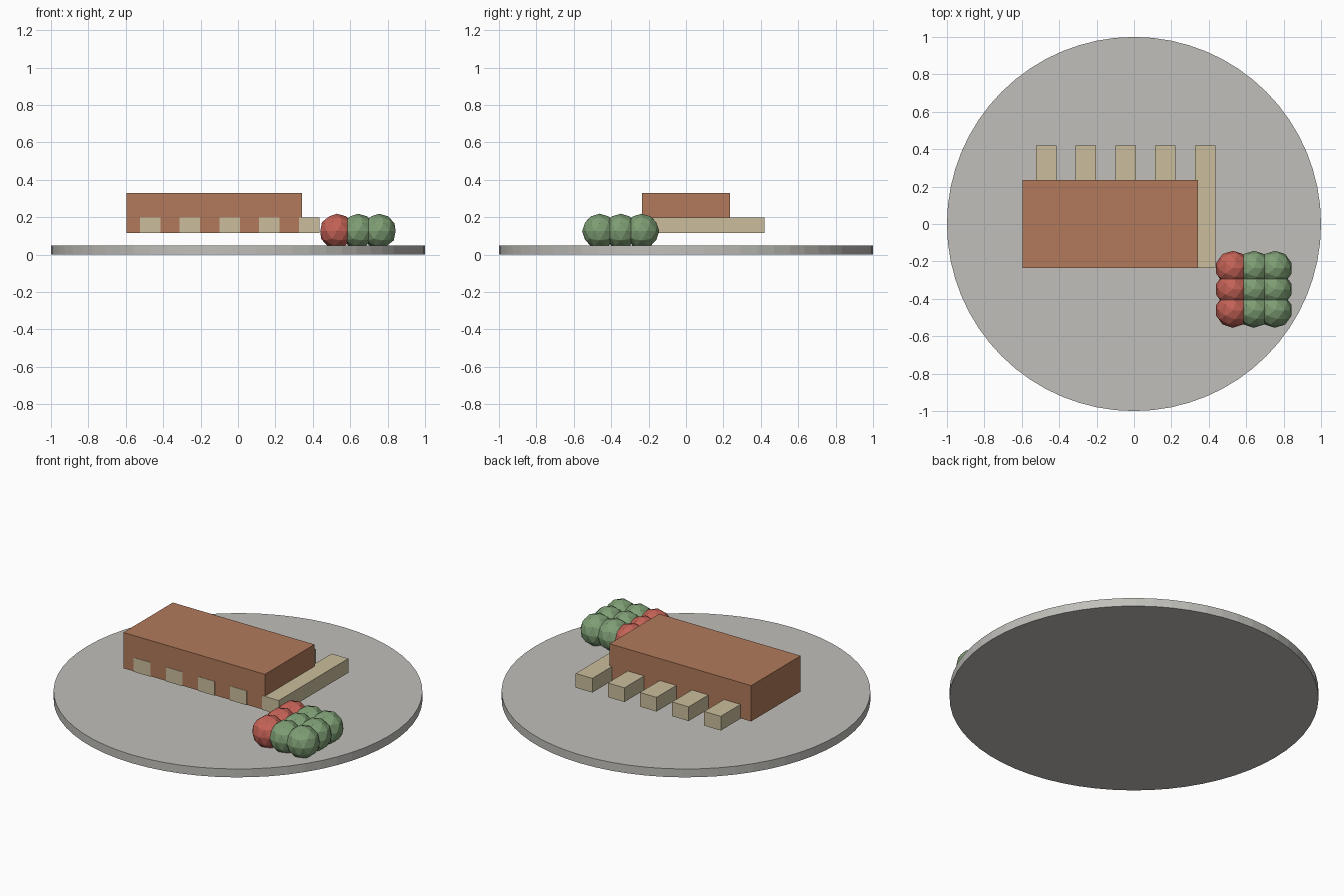
import bpy

default = bpy.data.objects.get("Cube")
if default:
    bpy.data.objects.remove(default, do_unlink=True)


def material(name, srgb):
    colour = [((c / 255 + 0.055) / 1.055) ** 2.4 for c in srgb] + [1.0]
    mat = bpy.data.materials.new(name)
    mat.use_nodes = True
    mat.diffuse_color = colour
    shader = mat.node_tree.nodes["Principled BSDF"]
    shader.inputs["Base Color"].default_value = colour
    shader.inputs["Roughness"].default_value = 0.8
    return mat


stone = material("stone grey", (192, 191, 186))
brick = material("brick orange", (178, 122, 91))
sand = material("sand", (203, 190, 156))
leaf = material("leaf green", (126, 158, 116))
berry = material("berry red", (196, 98, 86))


def finish(name, mat):
    obj = bpy.context.object
    obj.name = name
    obj.data.materials.append(mat)
    return obj


def block(name, low, high, mat):
    centre = [(a + b) / 2 for a, b in zip(low, high)]
    bpy.ops.mesh.primitive_cube_add(size=1, location=centre)
    obj = finish(name, mat)
    obj.scale = [b - a for a, b in zip(low, high)]
    return obj


# Round ground slab
bpy.ops.mesh.primitive_cylinder_add(vertices=64, radius=1, depth=0.05,
                                    location=(0, 0, 0.025))
finish("ground_slab", stone)

# Main raised block
block("main_block", (-0.595, -0.234, 0.117), (0.342, 0.234, 0.331), brick)

# Beams running through the block, a hair proud at the front and below
for i in range(5):
    x = -0.525 + i * 0.2125
    block(f"beam_{i + 1}", (x, -0.236, 0.115), (x + 0.11, 0.421, 0.2), sand)

# Grid of faceted bushes, with one red column
for col in range(3):
    for row in range(3):
        bpy.ops.mesh.primitive_ico_sphere_add(
            subdivisions=2, radius=0.0935,
            location=(0.641 + (col - 1) * 0.1125, -0.349 + (row - 1) * 0.1125, 0.1255))
        finish(f"bush_{col + 1}_{row + 1}", berry if col == 0 else leaf)
